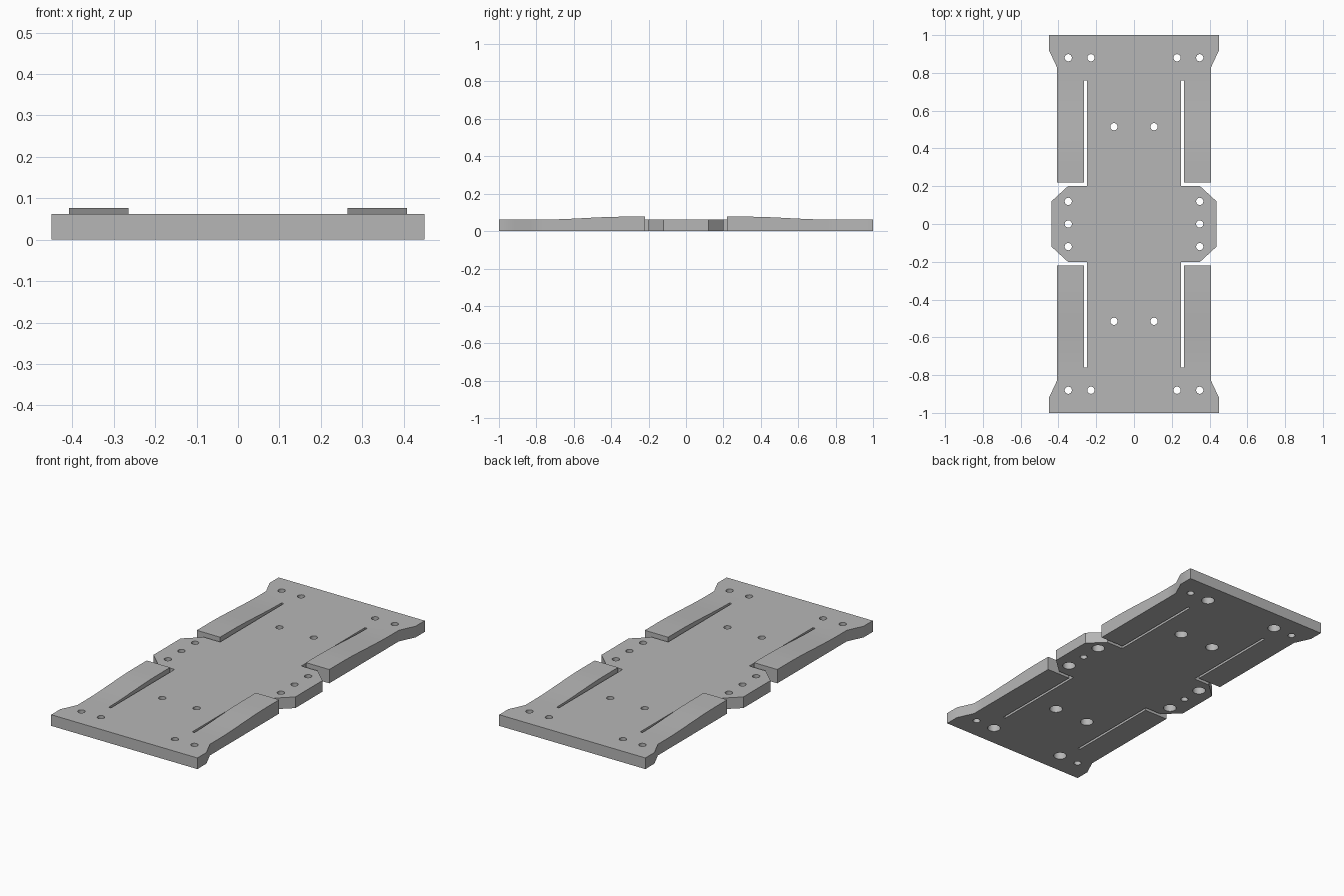
import bpy, bmesh
from mathutils import Matrix

cube = bpy.data.objects.get("Cube")
if cube:
    bpy.data.objects.remove(cube, do_unlink=True)

THICK, RISE = 0.062, 0.015
ARM_IN, ARM_OUT = 0.264, 0.408
ARM_ROOT, ARM_CREST, ARM_TIP = 0.76, 0.33, 0.22
STEPS = 16

grey = bpy.data.materials.new("light_grey")
grey.use_nodes = True
colour = (0.47, 0.47, 0.47, 1)
grey.diffuse_color = colour
grey.node_tree.nodes["Principled BSDF"].inputs["Base Color"].default_value = colour


def mesh_object(name, bm):
    mesh = bpy.data.meshes.new(name)
    bm.to_mesh(mesh)
    bm.free()
    mesh.materials.append(grey)
    obj = bpy.data.objects.new(name, mesh)
    bpy.context.collection.objects.link(obj)
    return obj


def arm_height(y):
    t = min(1, max(0, (ARM_ROOT - abs(y)) / (ARM_ROOT - ARM_CREST)))
    return RISE * t * t * (3 - 2 * t)


# Core outline: one quarter, mirrored to the full contour
quarter = [(0.45, 1), (0.45, 0.92), (ARM_OUT, 0.83), (ARM_OUT, ARM_ROOT),
           (ARM_IN, ARM_ROOT), (0.25, ARM_ROOT), (0.25, 0.2),
           (0.35, 0.2), (0.437, 0.12)]
half = quarter + [(x, -y) for x, y in reversed(quarter)]
outline = half + [(-x, y) for x, y in reversed(half)]
bm = bmesh.new()
bm.faces.new([bm.verts.new((x, y, 0)) for x, y in outline])

# Four flexible arms, joined to the core only at their roots
stations = [ARM_ROOT + (ARM_CREST - ARM_ROOT) * i / STEPS for i in range(STEPS + 1)]
stations.append(ARM_TIP)
for sx in (1, -1):
    for sy in (1, -1):
        rows = [[bm.verts.new((sx * x, sy * y, 0)) for x in (ARM_IN, ARM_OUT)]
                for y in stations]
        for (a, b), (c, d) in zip(rows, rows[1:]):
            bm.faces.new((a, b, d, c))
bmesh.ops.remove_doubles(bm, verts=bm.verts, dist=0.0005)
bmesh.ops.recalc_face_normals(bm, faces=bm.faces)

# Give the sheet thickness and lift the arm tops
result = bmesh.ops.extrude_face_region(bm, geom=list(bm.faces), use_keep_orig=True)
for v in result["geom"]:
    if isinstance(v, bmesh.types.BMVert):
        on_arm = abs(v.co.x) > 0.26 and ARM_TIP - 0.005 < abs(v.co.y) < ARM_ROOT
        v.co.z = THICK + (arm_height(v.co.y) if on_arm else 0)
bmesh.ops.recalc_face_normals(bm, faces=bm.faces)
plate = mesh_object("mounting_plate", bm)

# Screw holes, most of them counterbored from below
signs = (1, -1)
plain = [(sx * 0.348, y) for sx in signs for y in (0.88, 0, -0.88)]
bored = [(sx * x, sy * y) for sx in signs for sy in signs
         for x, y in ((0.228, 0.88), (0.106, 0.515), (0.348, 0.12))]


def drill(name, points, radius, bottom, top):
    cut = bmesh.new()
    for x, y in points:
        bmesh.ops.create_cone(cut, cap_ends=True, segments=32, radius1=radius,
                              radius2=radius, depth=top - bottom,
                              matrix=Matrix.Translation((x, y, (top + bottom) / 2)))
    cutter = mesh_object(name, cut)
    cutter.hide_render = True
    mod = plate.modifiers.new(name, "BOOLEAN")
    mod.operation, mod.solver, mod.object = "DIFFERENCE", "EXACT", cutter
    bpy.context.view_layer.objects.active = plate
    bpy.ops.object.modifier_apply(modifier=name)
    bpy.data.objects.remove(cutter, do_unlink=True)


drill("screw_holes", plain + bored, 0.019, -0.05, 0.15)
drill("counterbores", bored, 0.034, -0.05, 0.04)

bpy.ops.object.select_all(action="DESELECT")
plate.select_set(True)
bpy.context.view_layer.objects.active = plate
bpy.ops.object.shade_smooth_by_angle(angle=0.5)
